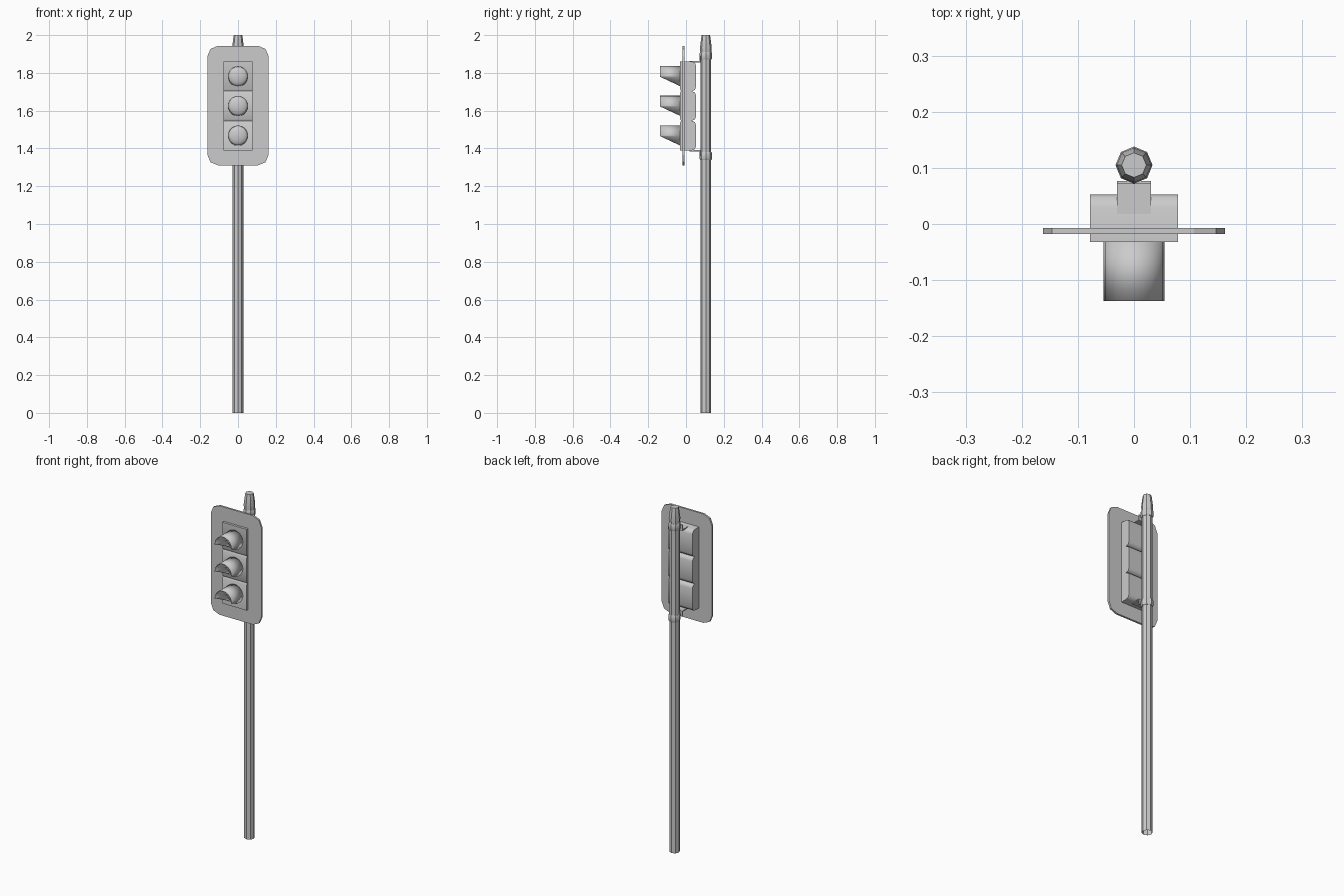
import bpy, bmesh, math
from mathutils import Vector

if "Cube" in bpy.data.objects:
    bpy.data.objects.remove(bpy.data.objects["Cube"])

PY = 0.105                      # pole centre in y
LAMPS = (1.782, 1.625, 1.468)   # lamp centres in z
H = 0.157                       # section height


def finish(name, bm, smooth=None):
    bmesh.ops.recalc_face_normals(bm, faces=bm.faces)
    me = bpy.data.meshes.new(name)
    bm.to_mesh(me)
    bm.free()
    ob = bpy.data.objects.new(name, me)
    bpy.context.collection.objects.link(ob)
    if smooth:
        bpy.ops.object.select_all(action='DESELECT')
        ob.select_set(True)
        bpy.context.view_layer.objects.active = ob
        bpy.ops.object.shade_smooth_by_angle(angle=math.radians(smooth))
    return ob


def extrude(name, pts, vec, smooth=None):
    bm = bmesh.new()
    f = bm.faces.new([bm.verts.new(p) for p in pts])
    r = bmesh.ops.extrude_face_region(bm, geom=[f], use_keep_orig=True)
    bmesh.ops.translate(bm, vec=vec,
                        verts=[v for v in r['geom'] if isinstance(v, bmesh.types.BMVert)])
    return finish(name, bm, smooth)


def lathe(name, profile, n=8, cap_ends=(True, True)):
    # stacked rings of (radius, z) around the pole axis
    bm = bmesh.new()
    rings = [[bm.verts.new((r * math.cos(math.tau * i / n),
                            PY + r * math.sin(math.tau * i / n), z)) for i in range(n)]
             for r, z in profile]
    for a, b in zip(rings, rings[1:]):
        for i in range(n):
            bm.faces.new((a[i], a[(i + 1) % n], b[(i + 1) % n], b[i]))
    for ring, cap in zip((rings[0], rings[-1]), cap_ends):
        if cap:
            bm.faces.new(ring)
    return finish(name, bm, 30)


def box(name, x, y0, y1, z0, z1):
    return extrude(name, [(-x, y0, z0), (x, y0, z0), (x, y1, z0), (-x, y1, z0)],
                   (0, 0, z1 - z0))


# Pole, tapered cap
lathe("pole", [(0.028, 0), (0.028, 1.92)], cap_ends=(False, True))
lathe("pole_cap", [(0.029, 1.905), (0.031, 1.935), (0.024, 1.99), (0.022, 2.0)])

# Clamps with brackets to the housing
for side, clamp_z, plate_z in (("upper", 1.89, 1.859), ("lower", 1.36, 1.388)):
    lathe(side + "_clamp", [(0.030, clamp_z - 0.02), (0.033, clamp_z - 0.014),
                            (0.033, clamp_z + 0.014), (0.030, clamp_z + 0.02)])
    box(side + "_bracket", 0.03, 0.018, 0.077, plate_z - 0.003, plate_z + 0.003)
    lo, hi = sorted((clamp_z, plate_z))
    box(side + "_bracket_flange", 0.03, 0.071, 0.077, lo, hi)

# Backplate with rounded corners
R, plate = 0.055, []
for sx, sz, a0 in ((1, 1, 0), (-1, 1, 90), (-1, -1, 180), (1, -1, 270)):
    for k in range(3):
        a = math.radians(a0 + 45 * k)
        plate.append((sx * (0.162 - R) + R * math.cos(a), -0.018,
                      1.627 + sz * (0.316 - R) + R * math.sin(a)))
extrude("backplate", plate, (0, 0.011, 0))

# Signal sections: housing, lens and cut-away visor
for i, z in enumerate(LAMPS):
    h = H / 2
    prof = [(-0.026, -h), (-0.032, -h + 0.010), (-0.032, h - 0.010), (-0.026, h),
            (0.030, h), (0.047, h - 0.007), (0.053, h - 0.022),
            (0.053, -h + 0.022), (0.047, -h + 0.007), (0.030, -h)]
    if i == 0:
        prof[2:4] = [(-0.032, h)]
    if i == 2:
        prof[0:2] = [(-0.032, -h)]
    extrude("housing_%d" % (i + 1), [(-0.078, y, z + dz) for y, dz in prof],
            (0.156, 0, 0), 50)

    # domed lens
    bm = bmesh.new()
    bmesh.ops.create_uvsphere(bm, u_segments=20, v_segments=10, radius=1)
    bmesh.ops.bisect_plane(bm, geom=bm.verts[:] + bm.edges[:] + bm.faces[:],
                           plane_co=(0, 0, 0), plane_no=(0, 1, 0), clear_outer=True)
    for v in bm.verts:
        v.co = Vector((v.co.x * 0.051, -0.032 + v.co.y * 0.018, z + v.co.z * 0.051))
    finish("lens_%d" % (i + 1), bm, 60)

    # visor tube, underside sliced from back bottom to front middle
    bm = bmesh.new()
    n = 20
    back, front = [[bm.verts.new((0.054 * math.cos(math.tau * k / n), y,
                                  z + 0.054 * math.sin(math.tau * k / n)))
                    for k in range(n)] for y in (-0.030, -0.137)]
    for k in range(n):
        j = (k + 1) % n
        bm.faces.new((back[k], back[j], front[j], front[k]))
    dy, dz = -0.105, 0.049
    bmesh.ops.bisect_plane(bm, geom=bm.verts[:] + bm.edges[:] + bm.faces[:],
                           plane_co=(0, -0.032, z - 0.052),
                           plane_no=(0, dz, -dy), clear_inner=True)
    ob = finish("visor_%d" % (i + 1), bm, 40)
    m = ob.modifiers.new("thickness", 'SOLIDIFY')
    m.thickness = 0.002
    m.offset = -1
